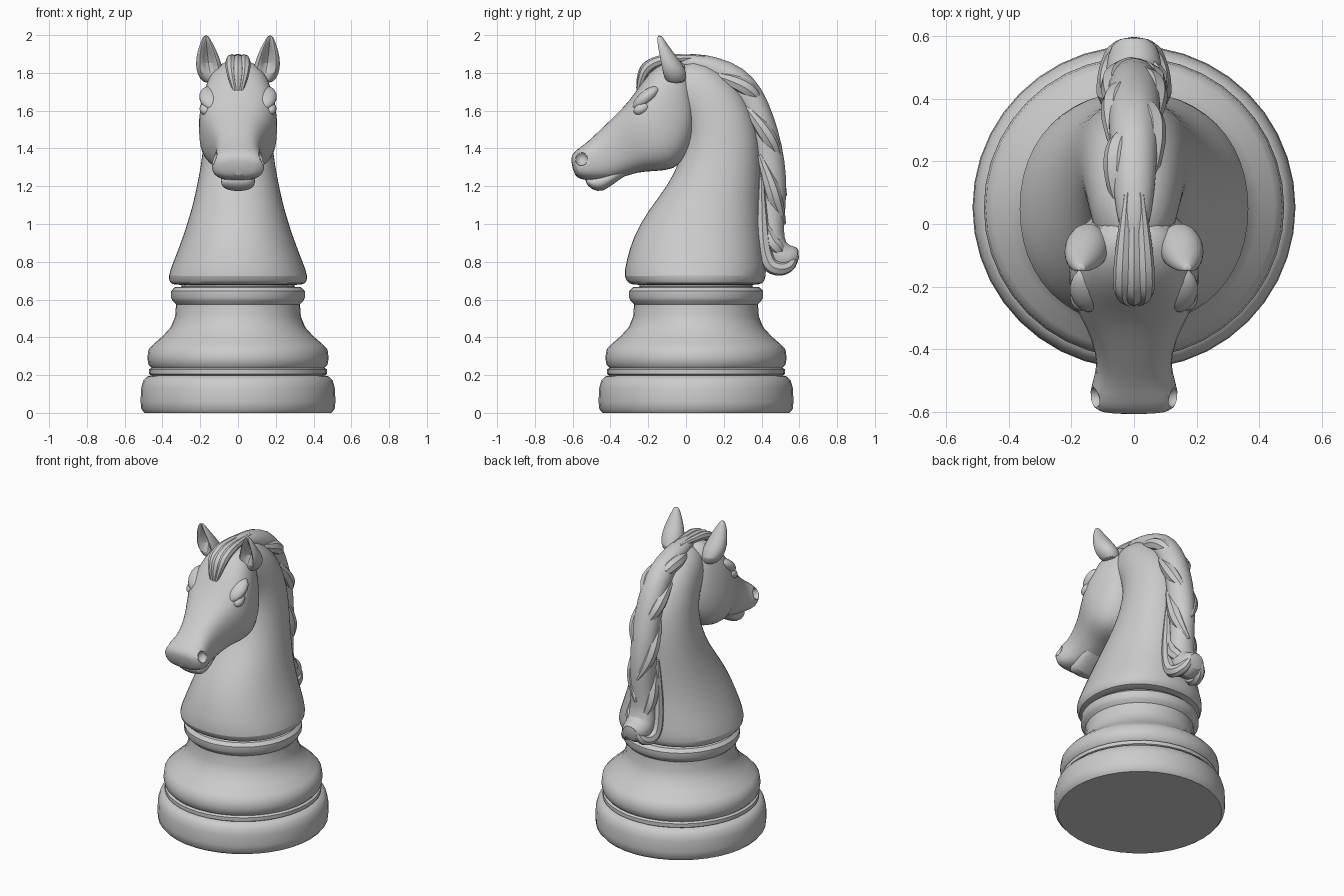
import bpy, bmesh, math


def finish(ob, subsurf=0, angle=40):
    if subsurf:
        ob.modifiers.new("Smooth", 'SUBSURF').levels = subsurf
        ob.modifiers["Smooth"].render_levels = subsurf
    bpy.ops.object.select_all(action='DESELECT')
    ob.select_set(True)
    bpy.context.view_layer.objects.active = ob
    bpy.ops.object.shade_smooth_by_angle(angle=math.radians(angle))
    return ob


def skin(name, rings, subsurf=1, angle=40):
    """Skin a list of equal-length closed rings and cap both ends."""
    bm = bmesh.new()
    vs = [[bm.verts.new(p) for p in r] for r in rings]
    n = len(rings[0])
    for a, b in zip(vs, vs[1:]):
        for i in range(n):
            j = (i + 1) % n
            bm.faces.new((a[i], a[j], b[j], b[i]))
    bm.faces.new(vs[0])
    bm.faces.new(vs[-1])
    bmesh.ops.recalc_face_normals(bm, faces=bm.faces)
    me = bpy.data.meshes.new(name)
    bm.to_mesh(me)
    bm.free()
    ob = bpy.data.objects.new(name, me)
    bpy.context.collection.objects.link(ob)
    return finish(ob, subsurf, angle)


def loft(name, sections, power=2.0, n=20):
    """Sections are (y, z) of one edge, (y, z) of the other, half width."""
    def se(v):
        return math.copysign(abs(v) ** (2 / power), v)
    rings = []
    for y0, z0, y1, z1, w in sections:
        ring = []
        for i in range(n):
            a = 2 * math.pi * i / n
            c, s = se(math.cos(a)), se(math.sin(a))
            ring.append((w * s, (y0 + y1) / 2 + (y0 - y1) / 2 * c,
                         (z0 + z1) / 2 + (z0 - z1) / 2 * c))
        rings.append(ring)
    return skin(name, rings)


def tube(name, pts, radii):
    """Tapered strand of hair through a few points."""
    cu = bpy.data.curves.new(name, 'CURVE')
    cu.dimensions = '3D'
    cu.bevel_depth, cu.bevel_resolution, cu.use_fill_caps = 1.0, 2, True
    sp = cu.splines.new('NURBS')
    sp.points.add(len(pts) - 1)
    for p, co, r in zip(sp.points, pts, radii):
        p.co, p.radius = (*co, 1), r
    sp.use_endpoint_u, sp.order_u, sp.resolution_u = True, 3, 5
    ob = bpy.data.objects.new(name, cu)
    bpy.context.collection.objects.link(ob)
    bpy.ops.object.select_all(action='DESELECT')
    ob.select_set(True)
    bpy.context.view_layer.objects.active = ob
    bpy.ops.object.convert(target='MESH')
    return finish(bpy.context.object)


def ball(name, loc, size, rot=(0, 0, 0)):
    bpy.ops.mesh.primitive_uv_sphere_add(segments=16, ring_count=10, location=loc, rotation=rot)
    ob = bpy.context.object
    ob.name, ob.scale = name, size
    return finish(ob)


# Turned base
profile = [(0.495, 0), (0.512, 0.02), (0.516, 0.06), (0.513, 0.13), (0.502, 0.17), (0.48, 0.193),
           (0.458, 0.198), (0.472, 0.206), (0.472, 0.23), (0.458, 0.238), (0.474, 0.255),
           (0.48, 0.29), (0.474, 0.335), (0.45, 0.362), (0.40, 0.405), (0.355, 0.455),
           (0.333, 0.51), (0.328, 0.575), (0.345, 0.592), (0.355, 0.61), (0.355, 0.645),
           (0.335, 0.665), (0.30, 0.668), (0.30, 0.70)]
N = 40
skin("turned_base", [[(r * math.cos(2 * math.pi * i / N), 0.053 + r * math.sin(2 * math.pi * i / N), z)
                      for i in range(N)] for r, z in profile], 0, 35)

# Chest and neck
loft("neck", [(-0.27, 0.675, 0.37, 0.675, 0.33), (-0.305, 0.682, 0.41, 0.682, 0.36),
              (-0.335, 0.718, 0.43, 0.718, 0.378), (-0.32, 0.80, 0.425, 0.81, 0.343),
              (-0.285, 0.93, 0.405, 0.95, 0.290), (-0.205, 1.07, 0.40, 1.10, 0.245),
              (-0.10, 1.20, 0.40, 1.25, 0.213), (-0.035, 1.33, 0.40, 1.42, 0.188),
              (0.0, 1.45, 0.36, 1.60, 0.173), (-0.02, 1.55, 0.27, 1.75, 0.158),
              (-0.08, 1.62, 0.12, 1.86, 0.135), (-0.15, 1.65, -0.03, 1.88, 0.10)], 2.15, 24)

# Head from poll to muzzle
head = loft("head", [(0.02, 1.87, 0.05, 1.60, 0.11), (-0.09, 1.875, 0.048, 1.45, 0.165),
                     (-0.17, 1.83, 0.005, 1.35, 0.195), (-0.24, 1.745, -0.06, 1.285, 0.214),
                     (-0.295, 1.66, -0.16, 1.278, 0.205), (-0.37, 1.58, -0.26, 1.275, 0.155),
                     (-0.45, 1.505, -0.36, 1.235, 0.122), (-0.52, 1.435, -0.43, 1.228, 0.12),
                     (-0.575, 1.398, -0.50, 1.228, 0.146), (-0.605, 1.368, -0.56, 1.235, 0.136),
                     (-0.61, 1.335, -0.592, 1.258, 0.095)], 2.7)
# Lower jaw and lip
loft("lower_lip", [(-0.30, 1.34, -0.27, 1.285, 0.09), (-0.38, 1.30, -0.37, 1.225, 0.09),
                   (-0.45, 1.27, -0.44, 1.165, 0.092), (-0.505, 1.25, -0.50, 1.18, 0.085),
                   (-0.535, 1.245, -0.53, 1.215, 0.06)], 2.3)

# Facial details, mirrored
for s, side in ((-1, "left"), (1, "right")):
    cutter = ball("nostril_cutter_" + side, (s * 0.135, -0.555, 1.347), (0.04, 0.034, 0.038))
    cutter.hide_render = True
    cutter.hide_set(True)
    cut = head.modifiers.new("Nostril", 'BOOLEAN')
    cut.operation, cut.object, cut.solver = 'DIFFERENCE', cutter, 'EXACT'
    ball("eye_" + side, (s * 0.172, -0.235, 1.61), (0.032, 0.045, 0.03), (0.5, 0, 0))
    ball("brow_" + side, (s * 0.14, -0.21, 1.665), (0.065, 0.09, 0.04), (0.7, 0, -s * 0.2))

    # Scooped ear: centre x, y, z, half width, half depth, scoop
    rings = []
    for cx, cy, cz, w, d, k in [(0.135, -0.055, 1.74, 0.05, 0.05, 0), (0.148, -0.07, 1.80, 0.072, 0.08, 0.3),
                                (0.156, -0.09, 1.85, 0.07, 0.07, 1), (0.163, -0.115, 1.91, 0.054, 0.048, 1),
                                (0.168, -0.135, 1.965, 0.03, 0.028, 0.7), (0.17, -0.142, 2.0, 0.012, 0.012, 0)]:
        ring = []
        for i in range(16):
            a = 2 * math.pi * i / 16
            c, t = math.cos(a), math.sin(a)
            if t < 0:
                t += k * 1.5 * max(0, 1 - 1.5 * abs(c))
            ring.append((s * (cx + w * c), cy + d * t, cz))
        rings.append(ring)
    skin("ear_" + side, rings)

# Mane body following the crest and curling back at the bottom
mane = [(-0.08, 1.895, -0.06, 1.82, 0.035), (0.05, 1.905, 0.05, 1.80, 0.06),
        (0.17, 1.885, 0.12, 1.77, 0.07), (0.31, 1.83, 0.21, 1.70, 0.078),
        (0.405, 1.72, 0.29, 1.60, 0.083), (0.465, 1.575, 0.34, 1.48, 0.085),
        (0.51, 1.425, 0.36, 1.35, 0.085), (0.535, 1.25, 0.37, 1.20, 0.08),
        (0.53, 1.10, 0.36, 1.05, 0.075), (0.515, 0.96, 0.37, 0.88, 0.085),
        (0.53, 0.895, 0.41, 0.77, 0.092), (0.56, 0.885, 0.51, 0.722, 0.088),
        (0.605, 0.875, 0.595, 0.765, 0.06)]
loft("mane", mane)

# Broad overlapping locks along the mane, alternating sides
for s, side, first in ((-1, "left", 1), (1, "right", 2)):
    for i in range(first, 9, 2):
        o, m, e = mane[i], mane[i + 1], mane[i + 2]
        pts = [(s * o[4] * 0.7, o[2] * 0.8 + o[0] * 0.2, o[3] * 0.8 + o[1] * 0.2),
               (s * m[4] * 0.85, m[0] * 0.45 + m[2] * 0.55, m[1] * 0.45 + m[3] * 0.55),
               (s * e[4] * 0.6, e[0] * 0.72 + e[2] * 0.28, e[1] * 0.72 + e[3] * 0.28),
               (s * 0.005, e[0] - 0.01, e[1] - 0.10)]
        tube(f"mane_lock_{side}_{i}", pts, (0.015, 0.045, 0.042, 0.01))
    # Long front lock ending in the curl
    tube("curl_lock_" + side, [(s * 0.07, 0.40, 1.25), (s * 0.08, 0.40, 0.98), (s * 0.08, 0.425, 0.79),
                               (s * 0.075, 0.50, 0.755), (s * 0.05, 0.57, 0.79), (s * 0.03, 0.57, 0.85)],
         (0.012, 0.035, 0.042, 0.038, 0.03, 0.012))

# Forelock over the forehead
for x in (-0.035, 0, 0.035):
    k = 1 - abs(x) * 8
    tube("forelock", [(x * 0.6, 0.10, 1.88), (x, -0.08, 1.88), (x * 1.1, -0.19, 1.85),
                      (x, -0.235, 1.79), (x * 0.4, -0.255, 1.69)],
         (0.012, 0.026, 0.03, 0.028 * k + 0.005, 0.008))
